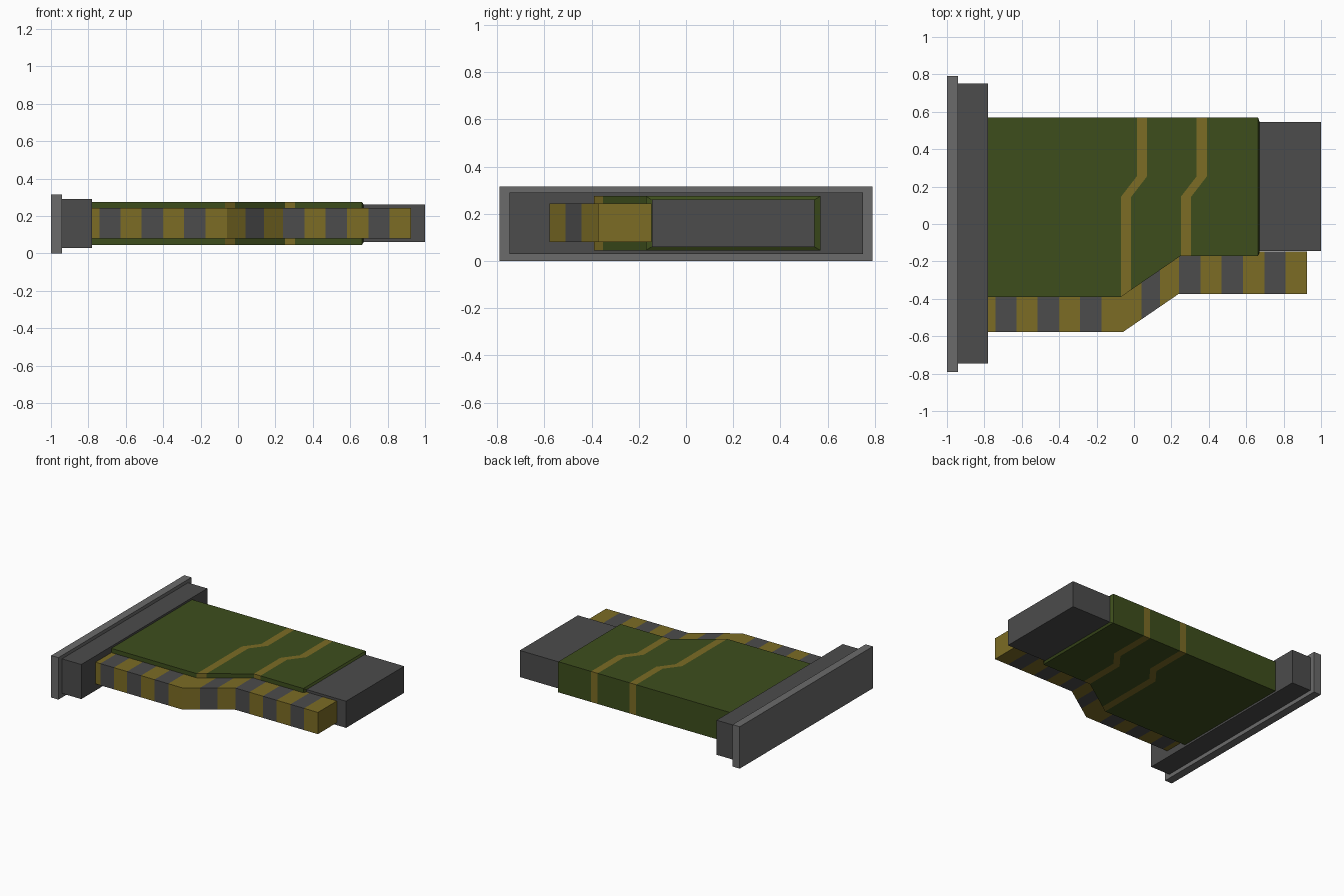
import bpy, bmesh

if "Cube" in bpy.data.objects:
    bpy.data.objects.remove(bpy.data.objects["Cube"])


def material(name, rgb):
    m = bpy.data.materials.new(name)
    m.diffuse_color = (*rgb, 1)
    m.use_nodes = True
    m.node_tree.nodes["Principled BSDF"].inputs["Base Color"].default_value = m.diffuse_color
    return m


GREEN = material("olive_green", (0.048, 0.076, 0.012))
YELLOW = material("dull_yellow", (0.20, 0.15, 0.018))
DARK = material("dark_grey", (0.072, 0.072, 0.072))
LIGHT = material("mid_grey", (0.145, 0.145, 0.145))


def slab(name, columns, mats):
    """Closed slab from columns (points, z0, z1); mats[i] colours column i to i+1."""
    bm = bmesh.new()
    low = [[bm.verts.new((x, y, z0)) for x, y in pts] for pts, z0, z1 in columns]
    top = [[bm.verts.new((x, y, z1)) for x, y in pts] for pts, z0, z1 in columns]
    palette = list(dict.fromkeys(mats))

    def face(verts, mat):
        bm.faces.new(verts).material_index = palette.index(mat)

    rows = len(low[0])
    for i, mat in enumerate(mats):
        for grid in (low, top):
            for j in range(rows - 1):
                face((grid[i][j], grid[i + 1][j], grid[i + 1][j + 1], grid[i][j + 1]), mat)
        for j in (0, -1):
            face((low[i][j], low[i + 1][j], top[i + 1][j], top[i][j]), mat)
    for i in (0, -1):
        face(low[i] + top[i][::-1], mats[i])
    bmesh.ops.recalc_face_normals(bm, faces=bm.faces)
    me = bpy.data.meshes.new(name)
    bm.to_mesh(me)
    bm.free()
    for m in palette:
        me.materials.append(m)
    ob = bpy.data.objects.new(name, me)
    bpy.context.collection.objects.link(ob)
    return ob


def box(name, x0, x1, y0, y1, z0, z1, mat):
    return slab(name, [([(x, y0), (x, y1)], z0, z1) for x in (x0, x1)], [mat])


# Flange, collar and end block
box("end_flange", -1.0, -0.94, -0.79, 0.79, 0, 0.315, LIGHT)
box("collar", -0.94, -0.78, -0.747, 0.75, 0.03, 0.29, DARK)
box("end_block", 0.66, 1.0, -0.145, 0.545, 0.06, 0.26, DARK)


# Green body with two cranked bands running all the way round
def body_column(x, front, shift=0.085):
    pts = [(x, front), (x, 0.145), (x + shift, 0.255), (x + shift, 0.57)]
    return pts, 0.045, 0.275


tip = ([(0.672, -0.147), (0.672, 0.145), (0.672, 0.255), (0.672, 0.545)], 0.06, 0.26)
body = [
    body_column(-0.78, -0.39, 0),
    body_column(-0.07, -0.39),
    body_column(-0.015, -0.352),
    body_column(0.25, -0.17),
    body_column(0.305, -0.17),
    body_column(0.663, -0.17, 0),
    tip,
]
slab("body", body, [GREEN, YELLOW, GREEN, YELLOW, GREEN, GREEN])


# Striped side rail that follows the step in the body
def follow(x, y_a, y_b):
    t = min(max((x + 0.06) / 0.30, 0), 1)
    return y_a + (y_b - y_a) * t


cuts = [-0.78, -0.74, -0.628, -0.517, -0.402, -0.29, -0.175, -0.06, 0.04,
        0.138, 0.24, 0.355, 0.468, 0.582, 0.697, 0.81, 0.925]
rail = [([(x, follow(x, -0.578, -0.373)), (x, follow(x, -0.36, -0.147))], 0.08, 0.243)
        for x in cuts]
stripes = [YELLOW, DARK] * 3 + [YELLOW] + [YELLOW, DARK] * 4 + [YELLOW]
slab("striped_rail", rail, stripes)
